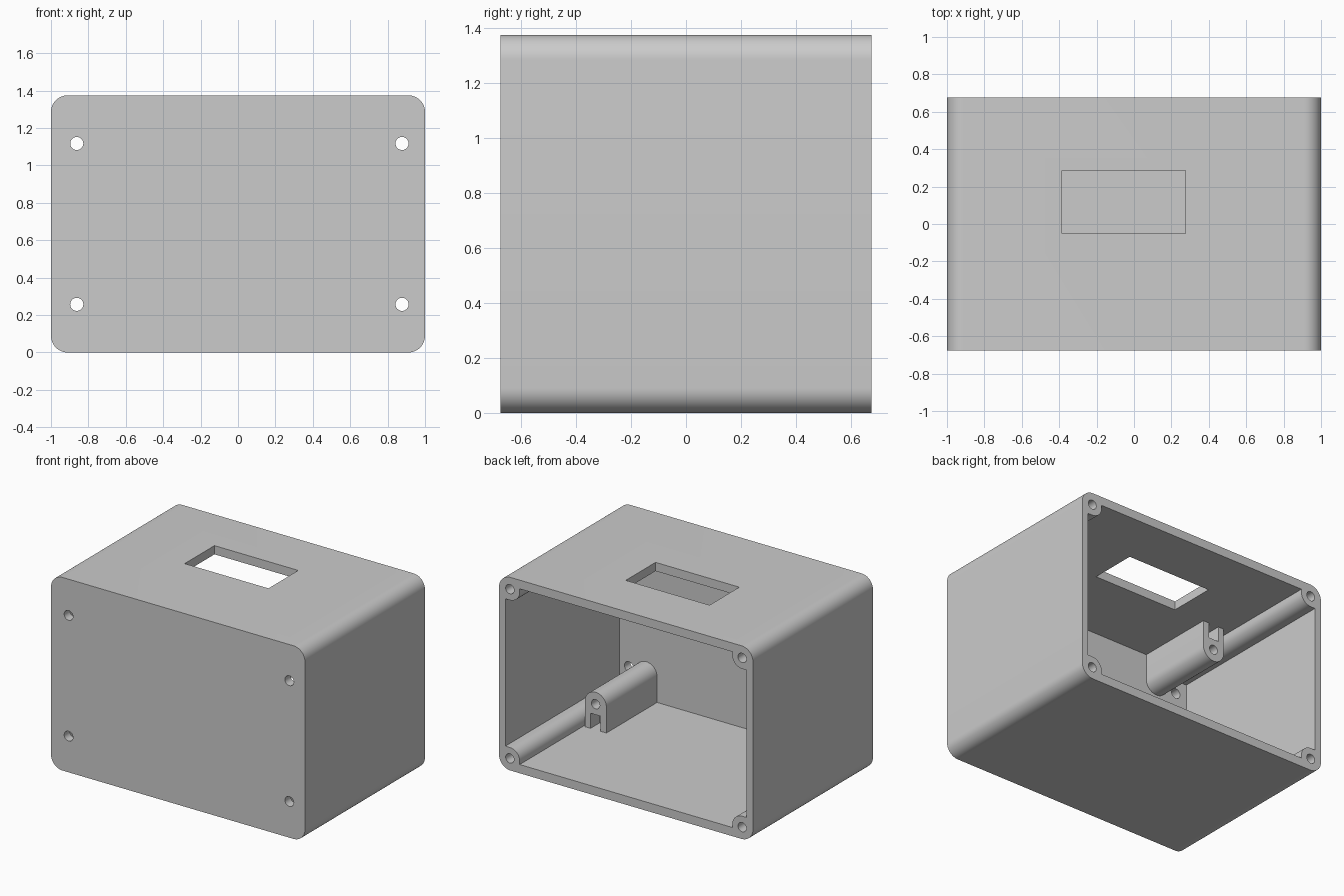
import bpy, bmesh, math

cube = bpy.data.objects.get("Cube")
if cube:
    bpy.data.objects.remove(cube, do_unlink=True)

W, D, H = 1.0, 0.675, 1.375          # half width, half depth, full height
MID = H / 2
SIDE, CAP, FRONT = 0.05, 0.062, 0.065  # wall thicknesses

grey = bpy.data.materials.new("plain grey")
grey.use_nodes = True
colour = (0.6, 0.6, 0.6, 1)
grey.diffuse_color = colour
grey.node_tree.nodes["Principled BSDF"].inputs["Base Color"].default_value = colour


def arc(cx, cz, r, start, end, n=12):
    """Points on an arc, angles in degrees."""
    angles = [math.radians(start + (end - start) * i / n) for i in range(n + 1)]
    return [(cx + r * math.cos(a), cz + r * math.sin(a)) for a in angles]


def prism(name, outline, y0, y1):
    """Extrude an x-z outline along y."""
    bm = bmesh.new()
    face = bm.faces.new([bm.verts.new((x, y0, z)) for x, z in outline])
    out = bmesh.ops.extrude_face_region(bm, geom=[face])
    verts = [v for v in out["geom"] if isinstance(v, bmesh.types.BMVert)]
    bmesh.ops.translate(bm, verts=verts, vec=(0, y1 - y0, 0))
    bmesh.ops.recalc_face_normals(bm, faces=bm.faces)
    mesh = bpy.data.meshes.new(name)
    bm.to_mesh(mesh)
    bm.free()
    mesh.materials.append(grey)
    obj = bpy.data.objects.new(name, mesh)
    bpy.context.collection.objects.link(obj)
    return obj


def box(name, x0, x1, y0, y1, z0, z1):
    return prism(name, [(x0, z0), (x1, z0), (x1, z1), (x0, z1)], y0, y1)


def rod(name, x, z, r, y0, y1):
    return prism(name, arc(x, z, r, 0, 360, 32)[:-1], y0, y1)


def activate(obj):
    bpy.ops.object.select_all(action='DESELECT')
    obj.select_set(True)
    bpy.context.view_layer.objects.active = obj


def cut(target, cutter):
    cutter.hide_render = True
    mod = target.modifiers.new("cut", 'BOOLEAN')
    mod.operation, mod.solver, mod.object = 'DIFFERENCE', 'EXACT', cutter
    activate(target)
    bpy.ops.object.modifier_apply(modifier=mod.name)
    bpy.data.objects.remove(cutter, do_unlink=True)


def smooth(obj):
    activate(obj)
    bpy.ops.object.shade_smooth_by_angle(angle=math.radians(30))


# Outer body with rounded long edges
R = 0.09
outline = []
for sx, sz, a in ((1, 1, 0), (-1, 1, 90), (-1, -1, 180), (1, -1, 270)):
    outline += arc(sx * (W - R), MID + sz * (MID - R), R, a, a + 90)
case = prism("case", outline, -D, D)

# Cavity open to the back, leaving full-length screw bosses in the corners
BX, BZ, BR = 0.915, MID - 0.085, 0.078
ix, iz = W - SIDE, MID - CAP
hollow = []
for sx, sz, a in ((1, 1, 270), (-1, 1, 360), (-1, -1, 90), (1, -1, 180)):
    notch = arc(sx * BX, MID + sz * BZ, BR, a, a - 90)
    wall_end = (sx * ix, MID + sz * (BZ - BR))
    cap_end = (sx * (BX - BR), MID + sz * iz)
    first, last = (wall_end, cap_end) if sx * sz > 0 else (cap_end, wall_end)
    hollow += [first] + notch + [last]
cut(case, prism("cavity", hollow, -D + FRONT, D + 0.1))

# Display window in the top
cut(case, box("window", -0.385, 0.275, -0.05, 0.285, H - 0.2, H + 0.1))

# Boss screw holes at the back and mounting holes through the front
for sx in (1, -1):
    for sz in (1, -1):
        cut(case, rod("screw_hole", sx * BX, MID + sz * BZ, 0.033, D - 0.4, D + 0.1))
        hole_x = 0.877 if sx > 0 else -0.862
        cut(case, rod("mount_hole", hole_x, MID + sz * 0.43, 0.035, -D - 0.1, -D + 0.2))
smooth(case)

# Four inner posts with a round edge, a blind screw hole and a nut slot
PR, END = 0.085, -0.04
for side, px in (("left", 0.74), ("right", -0.70)):
    for level, s in (("upper", 1), ("lower", -1)):
        pz = MID + s * 0.443
        base = MID + s * (iz + 0.02)
        shape = [(px - PR, base)] + arc(px, pz, PR, 180, 180 + s * 180, 20) + [(px + PR, base)]
        post = prism(f"{level}_{side}_post", shape, -D + FRONT - 0.02, END)
        cut(post, rod("post_hole", px, pz, 0.033, END - 0.3, END + 0.1))
        z0, z1 = sorted((pz + s * 0.075, base + s * 0.1))
        cut(post, box("nut_slot", px - 0.04, px + 0.04, END - 0.1, END + 0.1, z0, z1))
        smooth(post)
